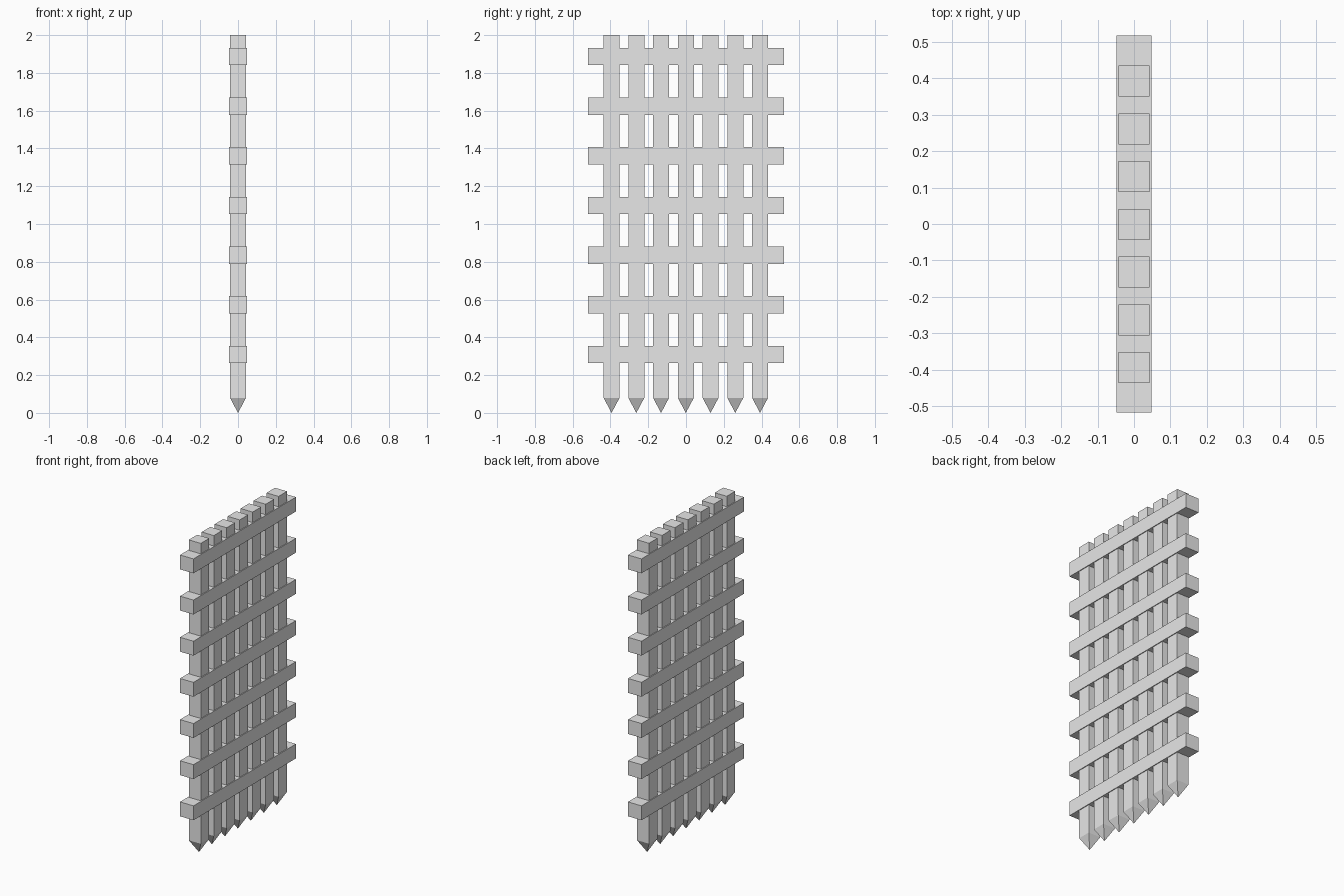
import bpy
import bmesh
from mathutils import Vector

default = bpy.data.objects.get("Cube")
if default:
    bpy.data.objects.remove(default, do_unlink=True)

# Single flat colour
GREY = (0.8, 0.8, 0.8, 1.0)
metal = bpy.data.materials.new("light_grey")
metal.use_nodes = True
metal.diffuse_color = GREY
metal.node_tree.nodes["Principled BSDF"].inputs["Base Color"].default_value = GREY

COUNT = 7
POST_W, POST_STEP, TIP_H, TOP = 0.085, 0.131, 0.08, 2.0
BAR_W, BAR_H, BAR_LEN = 0.095, 0.092, 1.035
BAR_FIRST, BAR_STEP = 0.309, 0.263


def finish(bm, name):
    bmesh.ops.recalc_face_normals(bm, faces=bm.faces)
    mesh = bpy.data.meshes.new(name)
    bm.to_mesh(mesh)
    bm.free()
    mesh.materials.append(metal)
    obj = bpy.data.objects.new(name, mesh)
    bpy.context.collection.objects.link(obj)
    return obj


def box(size, centre):
    bm = bmesh.new()
    bmesh.ops.create_cube(bm, size=1)
    bmesh.ops.scale(bm, vec=size, verts=bm.verts)
    bmesh.ops.translate(bm, vec=centre, verts=bm.verts)
    return bm


def spiked_post(name, y):
    bm = box((POST_W, POST_W, TOP - TIP_H), (0, y, (TOP + TIP_H) / 2))
    bm.normal_update()
    # Draw the bottom face down to a point
    bottom = min(bm.faces, key=lambda f: f.calc_center_median().z)
    bmesh.ops.poke(bm, faces=[bottom])
    tip = min(bm.verts, key=lambda v: (v.co - Vector((0, y, TIP_H))).length)
    tip.co.z = 0
    return finish(bm, name)


# Upright spiked posts
for i in range(COUNT):
    spiked_post(f"spiked_post_{i + 1}", (i - (COUNT - 1) / 2) * POST_STEP - 0.001)

# Horizontal crossbars
for i in range(COUNT):
    bar = box((BAR_W, BAR_LEN, BAR_H), (0, 0, BAR_FIRST + i * BAR_STEP))
    finish(bar, f"crossbar_{i + 1}")
